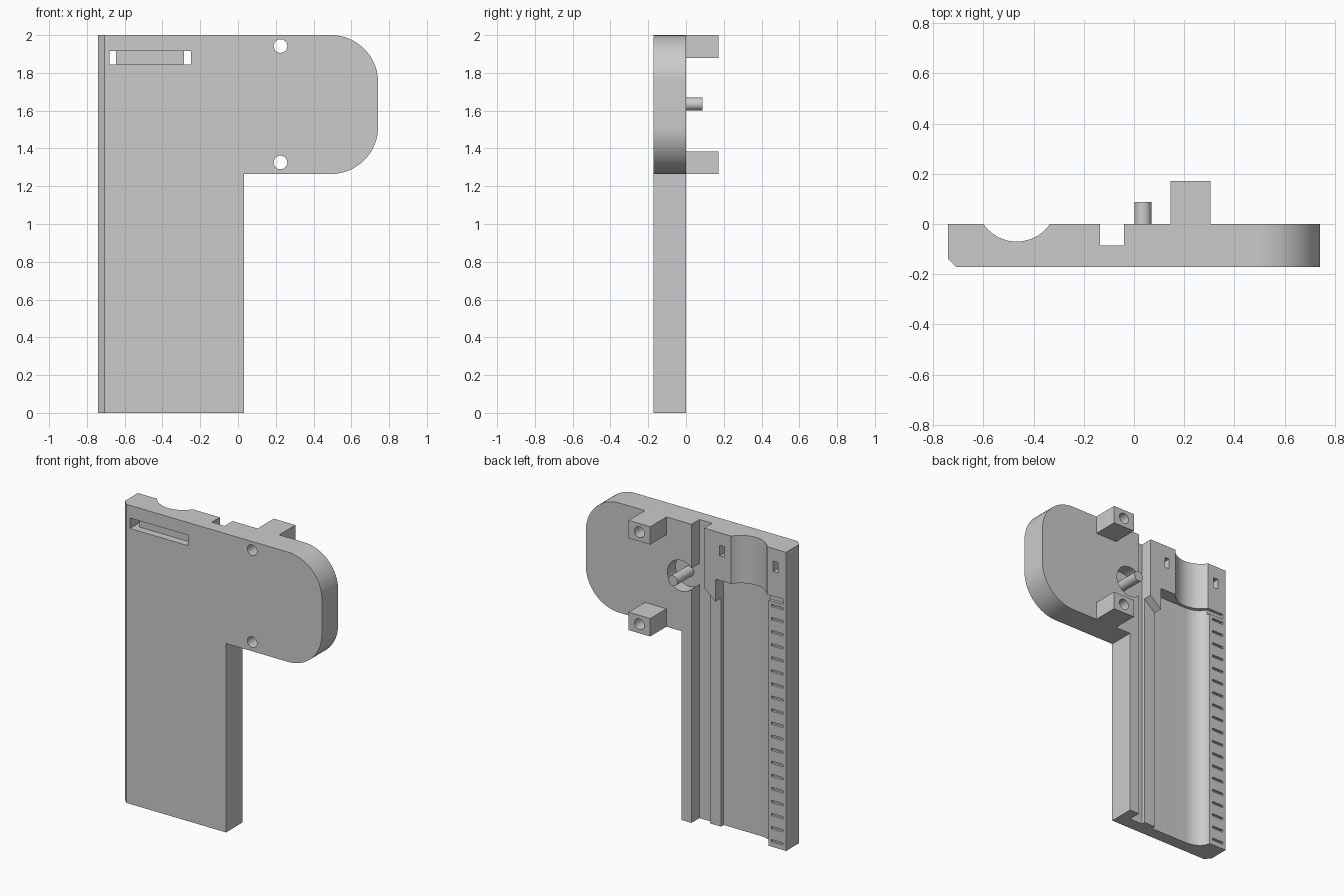
import bpy, bmesh, math

if "Cube" in bpy.data.objects:
    bpy.data.objects.remove(bpy.data.objects["Cube"], do_unlink=True)

# One light grey plastic
grey = bpy.data.materials.new("light_grey")
grey.use_nodes = True
grey.diffuse_color = (0.6, 0.6, 0.6, 1)
grey.node_tree.nodes["Principled BSDF"].inputs["Base Color"].default_value = grey.diffuse_color

W, FRONT, OUT = 0.742, -0.172, 0.3


def prism(name, pts, axis, lo, hi):
    """Extrude a profile: (x, y) points along z, or (x, z) points along y."""
    bm = bmesh.new()
    place = (lambda p, h: (p[0], p[1], h)) if axis == "z" else (lambda p, h: (p[0], h, p[1]))
    base = [bm.verts.new(place(p, lo)) for p in pts]
    top = [bm.verts.new(place(p, hi)) for p in pts]
    bm.faces.new(base)
    bm.faces.new(top)
    for i in range(len(pts)):
        j = (i + 1) % len(pts)
        bm.faces.new((base[i], base[j], top[j], top[i]))
    bmesh.ops.recalc_face_normals(bm, faces=bm.faces)
    mesh = bpy.data.meshes.new(name)
    bm.to_mesh(mesh)
    bm.free()
    mesh.materials.append(grey)
    ob = bpy.data.objects.new(name, mesh)
    bpy.context.collection.objects.link(ob)
    return ob


def box(name, x0, x1, y0, y1, z0, z1):
    return prism(name, [(x0, z0), (x1, z0), (x1, z1), (x0, z1)], "y", y0, y1)


def arc(cx, cy, rx, ry, start, end, n):
    angles = [math.radians(start + (end - start) * i / n) for i in range(n + 1)]
    return [(cx + rx * math.cos(a), cy + ry * math.sin(a)) for a in angles]


def circle(cx, cy, r, n=32):
    return arc(cx, cy, r, r, 0, 360, n)[:-1]


def select_only(ob):
    bpy.ops.object.select_all(action="DESELECT")
    ob.select_set(True)
    bpy.context.view_layer.objects.active = ob


def cut(ob, cutter):
    cutter.hide_render = True
    mod = ob.modifiers.new("cut", "BOOLEAN")
    mod.operation, mod.solver, mod.object = "DIFFERENCE", "EXACT", cutter
    select_only(ob)
    bpy.ops.object.modifier_apply(modifier=mod.name)
    bpy.data.objects.remove(cutter, do_unlink=True)


def smooth(ob):
    select_only(ob)
    bpy.ops.object.shade_smooth_by_angle(angle=math.radians(30))


# Plate with long handle and rounded head
R, HEAD = 0.25, 1.265
outline = [(-W, 0), (0.032, 0), (0.032, HEAD)]
outline += arc(W - R, HEAD + R, R, R, -90, 0, 20)
outline += arc(W - R, 2 - R, R, R, 0, 90, 20) + [(-W, 2)]
body = prism("body_plate", outline, "y", FRONT, 0)

# Bevelled long front edge
cut(body, prism("edge_cutter", [(-W - 0.1, FRONT + 0.135), (-W - 0.1, FRONT - 0.065),
                                (-W + 0.1, FRONT - 0.065)], "z", -OUT, 2 + OUT))

# Full height groove
RIB, STEP, DEEP = -0.135, -0.217, -0.085
cut(body, box("groove_cutter", RIB, -0.04, DEEP, OUT, -OUT, 2 + OUT))

# Wide channel with one rounded wall
channel = [(STEP, OUT), (STEP, DEEP - 0.003)]
channel += arc(-0.49, 0, 0.122, -DEEP + 0.003, 270, 180, 14) + [(-0.612, OUT)]
cut(body, prism("channel_cutter", channel, "z", -OUT, 1.68))

# Lowered rib ending under a slanted tooth
cut(body, prism("rib_cutter", [(RIB + 0.01, -OUT), (RIB + 0.01, 1.609), (STEP - 0.01, 1.521),
                               (STEP - 0.01, -OUT)], "y", -0.06, OUT))

# Round saddle in the upper block
cut(body, prism("saddle_cutter", circle(-0.4675, 0.0904, 0.1604, 64), "z", 1.6, 2 + OUT))

# Strap slot in the front with openings through both ends
cut(body, box("slot_cutter", -0.68, -0.25, -OUT, -0.122, 1.845, 1.915))
for x in (-0.68, -0.285):
    cut(body, box("strap_hole_cutter", x, x + 0.035, -OUT, OUT, 1.845, 1.915))

# Scale marks along the channel and the notch above them
for i in range(19):
    z = 0.04 + 0.0875 * i
    cut(body, box("mark_cutter", -0.72, -0.635, -0.015, OUT, z - 0.008, z + 0.008))
cut(body, box("notch_cutter", -0.72, -0.6, -0.02, OUT, 1.645, 1.68))

# Recess around the pivot pin
cut(body, prism("recess_cutter", circle(0.035, 1.635, 0.103, 40), "y", DEEP, OUT))

# Mounting blocks with screw holes through the plate
HOLE_X = 0.225
for name, z0, hole_z in (("upper_block", 1.88, 1.942), ("lower_block", HEAD, 1.326)):
    block = box(name, HOLE_X - 0.08, HOLE_X + 0.08, 0, -FRONT, z0, z0 + 0.12)
    for part in (body, block):
        cut(part, prism("screw_cutter", circle(HOLE_X, hole_z, 0.036), "y", -OUT, OUT))
    smooth(block)
smooth(body)

# Pivot pin
smooth(prism("pivot_pin", circle(0.035, 1.635, 0.034), "y", DEEP, 0.088))
